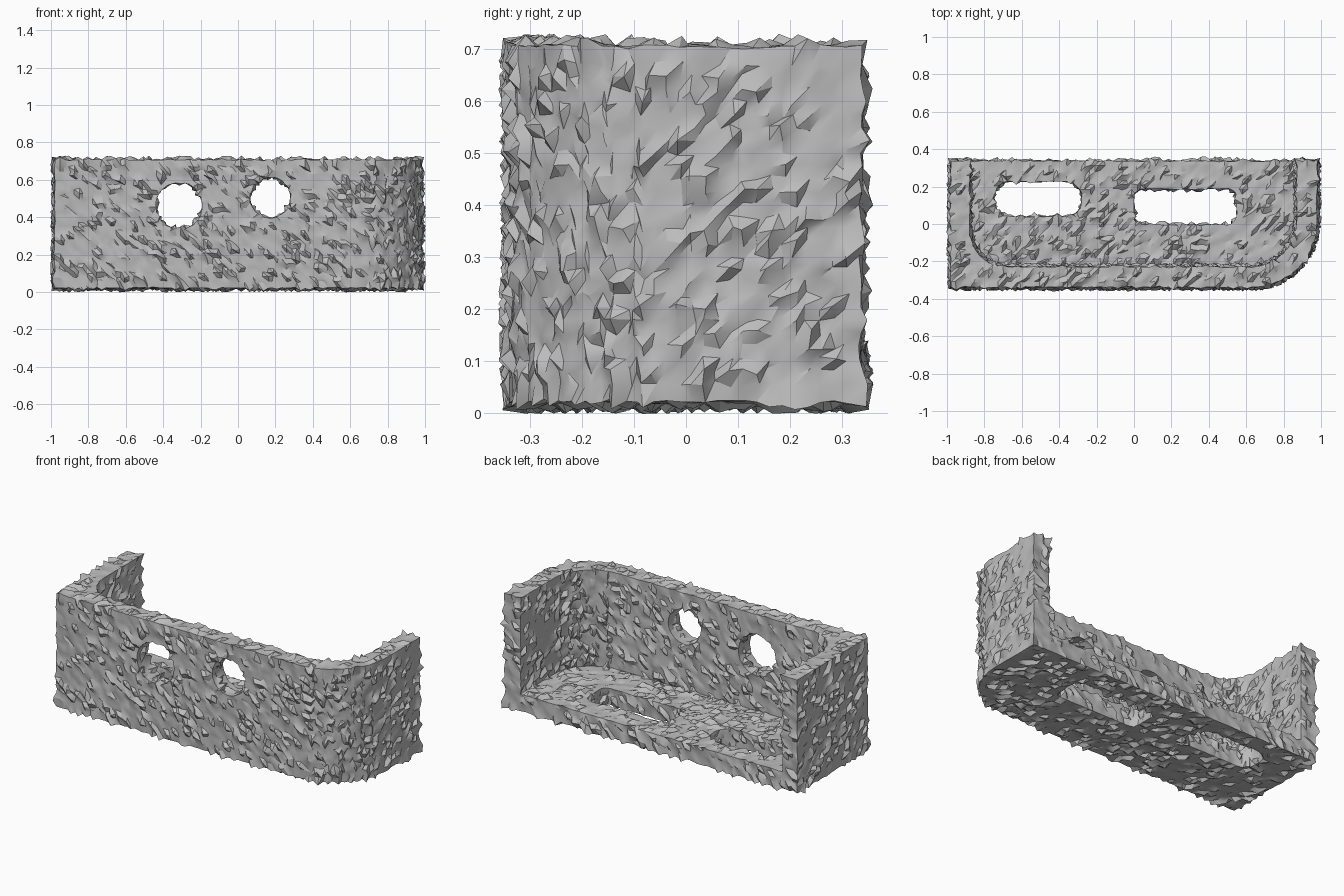
import bpy, bmesh, math, random
from mathutils import Vector, Matrix

random.seed(7)
if "Cube" in bpy.data.objects:
    bpy.data.objects.remove(bpy.data.objects["Cube"], do_unlink=True)


def arc(cx, cy, r, start, end, steps=10):
    """Points along a circular arc, angles in degrees."""
    angles = [math.radians(start + (end - start) * i / steps) for i in range(steps + 1)]
    return [(cx + r * math.cos(a), cy + r * math.sin(a)) for a in angles]


def rounded_rect(x0, x1, y0, y1, r):
    return (arc(x1 - r, y0 + r, r, -90, 0) + arc(x1 - r, y1 - r, r, 0, 90)
            + arc(x0 + r, y1 - r, r, 90, 180) + arc(x0 + r, y0 + r, r, 180, 270))


def prism(name, outline, z0, z1, matrix=None):
    """Extrude a flat outline from z0 to z1."""
    bm = bmesh.new()
    base = bm.faces.new([bm.verts.new((x, y, z0)) for x, y in outline])
    up = bmesh.ops.extrude_face_region(bm, geom=[base])["geom"]
    bmesh.ops.translate(bm, vec=(0, 0, z1 - z0),
                        verts=[g for g in up if isinstance(g, bmesh.types.BMVert)])
    bmesh.ops.remove_doubles(bm, verts=bm.verts[:], dist=0.0005)
    if matrix:
        bm.transform(matrix)
    bmesh.ops.recalc_face_normals(bm, faces=bm.faces[:])
    mesh = bpy.data.meshes.new(name)
    bm.to_mesh(mesh)
    bm.free()
    obj = bpy.data.objects.new(name, mesh)
    bpy.context.collection.objects.link(obj)
    return obj


# Solid block with one rounded front corner
outer = [(-0.98, 0.337), (-0.98, -0.337)] + arc(0.63, 0.013, 0.35, -90, 0) + [(0.98, 0.337)]
body = prism("bracket_shell", outer, 0.022, 0.706)

# Cavity open at the top and back, leaving floor and walls
inner = ([(-0.88, 0.6)] + arc(-0.68, -0.03, 0.2, 180, 270)
         + arc(0.62, 0.02, 0.25, -90, 0) + [(0.87, 0.6)])
cutters = [prism("cavity_cutter", inner, 0.125, 1.0)]

# Floor slots
cutters.append(prism("left_slot_cutter", rounded_rect(0.0, 0.55, -0.005, 0.187, 0.05), -0.2, 0.3))
cutters.append(prism("right_slot_cutter", rounded_rect(-0.75, -0.28, 0.04, 0.227, 0.085), -0.2, 0.3))

# Round holes through the front wall
to_front = Matrix.Rotation(math.radians(90), 4, "X")
for name, x, z, r in (("right_hole_cutter", -0.315, 0.46, 0.125),
                      ("left_hole_cutter", 0.172, 0.505, 0.108)):
    cutters.append(prism(name, arc(x, z, r, 0, 360, 32), 0.1, 0.6, to_front))

for cutter in cutters:
    cutter.hide_render = True
    cut = body.modifiers.new(cutter.name, "BOOLEAN")
    cut.operation = "DIFFERENCE"
    cut.solver = "EXACT"
    cut.object = cutter

# Even mesh that keeps the crisp edges
remesh = body.modifiers.new("even_mesh", "REMESH")
remesh.mode = "SHARP"
remesh.octree_depth = 7
remesh.scale = 0.62
body.modifiers.new("triangles", "TRIANGULATE")

bpy.context.view_layer.update()
graph = bpy.context.evaluated_depsgraph_get()
baked = bpy.data.meshes.new_from_object(body.evaluated_get(graph))
body.modifiers.clear()
body.data = baked
for cutter in cutters:
    bpy.data.objects.remove(cutter, do_unlink=True)

# Rough stony surface: slight waviness with scattered outward bumps
bm = bmesh.new()
bm.from_mesh(baked)
bm.normal_update()
offsets = []
for v in bm.verts:
    n = v.normal.copy()
    push = random.gauss(0, 0.003)
    if random.random() < 0.15:
        push = random.uniform(0.01, 0.024)
    move = n * push
    if all(f.normal.dot(n) > 0.95 for f in v.link_faces):
        slide = Vector([random.uniform(-0.007, 0.007) for _ in range(3)])
        move += slide - n * slide.dot(n)
    offsets.append(move)
for v, move in zip(bm.verts, offsets):
    v.co += move
bm.to_mesh(baked)
bm.free()

# Plain grey finish
grey = bpy.data.materials.new("stone_grey")
grey.use_nodes = True
colour = (0.5, 0.5, 0.5, 1)
grey.diffuse_color = colour
grey.node_tree.nodes["Principled BSDF"].inputs["Base Color"].default_value = colour
baked.materials.clear()
baked.materials.append(grey)

bpy.ops.object.select_all(action="DESELECT")
body.select_set(True)
bpy.context.view_layer.objects.active = body
bpy.ops.object.shade_smooth_by_angle(angle=math.radians(30))
